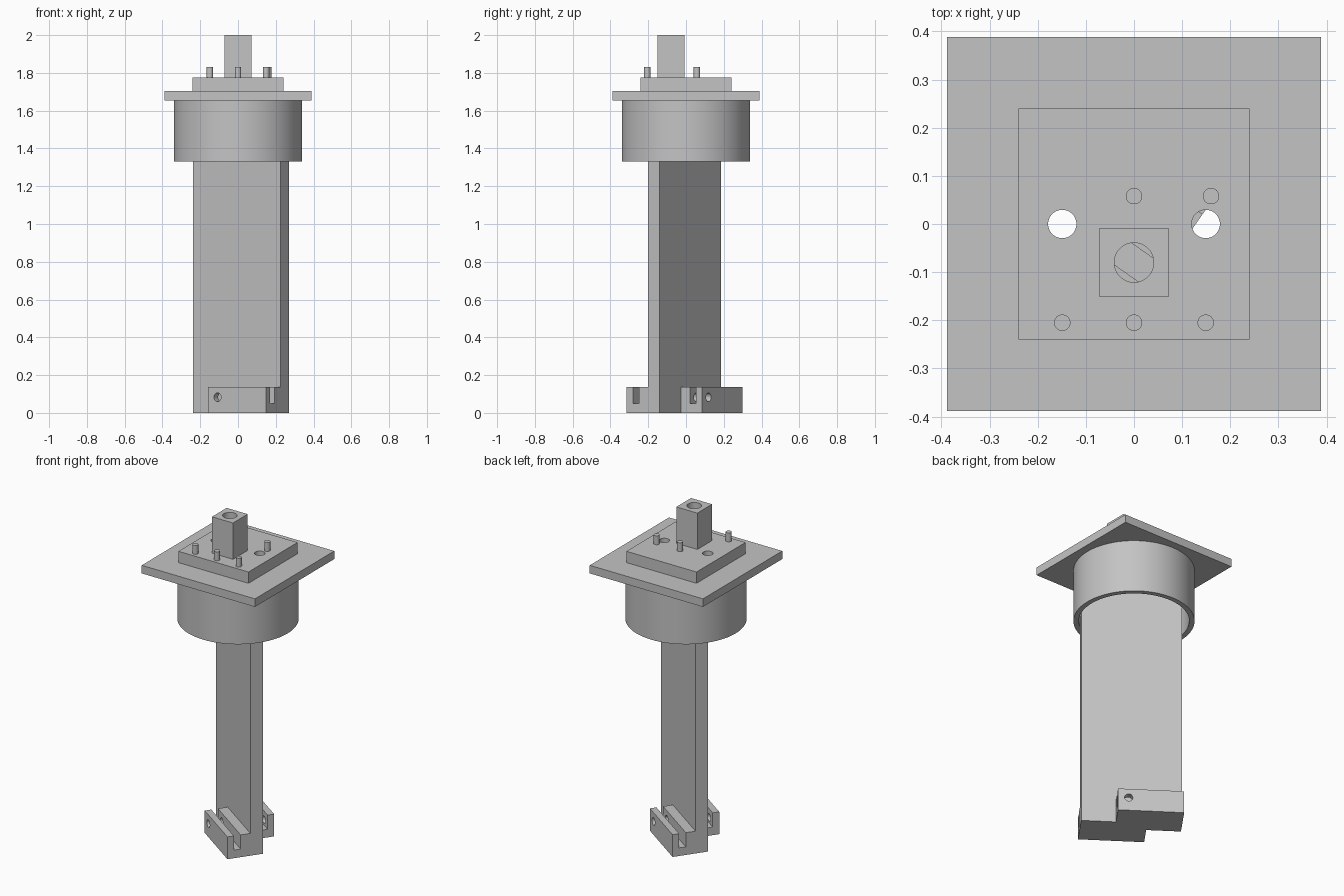
import bpy, bmesh, math
from mathutils import Matrix, Vector

default = bpy.data.objects.get("Cube")
if default:
    bpy.data.objects.remove(default, do_unlink=True)

grey = bpy.data.materials.new("plain grey")
COLOUR = (0.55, 0.55, 0.55, 1)
grey.diffuse_color = COLOUR
grey.use_nodes = True
grey.node_tree.nodes["Principled BSDF"].inputs["Base Color"].default_value = COLOUR


def finish(name, bm, place=Matrix()):
    """Turn a bmesh into a linked object with the grey material."""
    mesh = bpy.data.meshes.new(name)
    bmesh.ops.recalc_face_normals(bm, faces=bm.faces)
    bm.to_mesh(mesh)
    bm.free()
    mesh.materials.append(grey)
    obj = bpy.data.objects.new(name, mesh)
    obj.matrix_world = place
    bpy.context.collection.objects.link(obj)
    return obj


def box(name, low, high, place=Matrix()):
    low, high = Vector(low), Vector(high)
    bm = bmesh.new()
    bmesh.ops.create_cube(bm, size=1, matrix=Matrix.Translation((low + high) / 2)
                          @ Matrix.Diagonal((*(high - low), 1)))
    return finish(name, bm, place)


def rod(name, x, y, radius, bottom, top, sides=32):
    bm = bmesh.new()
    bmesh.ops.create_cone(bm, cap_ends=True, segments=sides, radius1=radius,
                          radius2=radius, depth=top - bottom,
                          matrix=Matrix.Translation((x, y, (bottom + top) / 2)))
    return finish(name, bm)


def cut(target, cutters):
    """Subtract the cutters from the target, bake the result, drop the cutters."""
    for cutter in cutters:
        cutter.hide_render = True
        mod = target.modifiers.new("cut", "BOOLEAN")
        mod.operation = "DIFFERENCE"
        mod.solver = "EXACT"
        mod.object = cutter
    bpy.context.view_layer.update()
    graph = bpy.context.evaluated_depsgraph_get()
    baked = bpy.data.meshes.new_from_object(target.evaluated_get(graph))
    target.modifiers.clear()
    target.data = baked
    for cutter in cutters:
        bpy.data.objects.remove(cutter, do_unlink=True)


def smooth(obj):
    bpy.ops.object.select_all(action="DESELECT")
    obj.select_set(True)
    bpy.context.view_layer.objects.active = obj
    bpy.ops.object.shade_smooth_by_angle(angle=math.radians(30))


# Heights of the stacked head parts
CUP_LOW, FLANGE_LOW, FLANGE_TOP, STEP_TOP, PIN_TOP, TOP = 1.33, 1.655, 1.705, 1.775, 1.83, 2.0
POST_Y = -0.08

# Turned flat shaft
turned = Matrix.Translation((0.015, -0.0075, 0)) @ Matrix.Rotation(math.radians(-35), 4, "Z")
HALF_WIDTH, HALF_DEPTH = 0.284, 0.038
box("shaft", (-HALF_WIDTH, -HALF_DEPTH, 0), (HALF_WIDTH, HALF_DEPTH, FLANGE_LOW), turned)

# Slotted feet, one on each broad face, half a turn apart
FOOT_END, FOOT_OUT, FOOT_TOP = -0.0885, -0.175, 0.138
for name, angle in (("front_foot", 0), ("back_foot", math.pi)):
    place = turned @ Matrix.Rotation(angle, 4, "Z")
    foot = box(name, (FOOT_END, FOOT_OUT, 0), (HALF_WIDTH, -HALF_DEPTH, FOOT_TOP), place)
    slot = box("slot_cutter", (-0.5, -0.136, 0.05), (0.5, -0.096, 0.3), place)
    hole = rod("cross_hole_cutter", 0, 0, 0.023, -0.07, 0.07)
    hole.matrix_world = (place @ Matrix.Translation((FOOT_END + 0.06, -0.135, 0.083))
                         @ Matrix.Rotation(math.pi / 2, 4, "X"))
    cut(foot, [slot, hole])
    smooth(foot)

# Round cup, open underneath
cup = rod("cup", 0, 0, 0.34, CUP_LOW, FLANGE_LOW, 96)
cut(cup, [rod("cup_cutter", 0, 0, 0.31, CUP_LOW - 0.1, FLANGE_LOW + 0.1, 96)])
smooth(cup)

# Square flange, raised step and post, sharing the vertical holes
flange = box("flange", (-0.388, -0.388, FLANGE_LOW), (0.388, 0.388, FLANGE_TOP))
step = box("raised_step", (-0.24, -0.24, FLANGE_TOP), (0.24, 0.24, STEP_TOP))
post = box("post", (-0.072, POST_Y - 0.072, STEP_TOP), (0.072, POST_Y + 0.072, TOP))


def bore():
    return rod("bore_cutter", 0, POST_Y, 0.041, 1.5, 2.2)


for plate in (flange, step):
    cut(plate, [bore()] + [rod("hole_cutter", x, 0, 0.0295, 1.5, 2.2) for x in (-0.149, 0.149)])
    smooth(plate)
cut(post, [bore()])
smooth(post)

# Upright pins
for i, (x, y) in enumerate(((-0.149, -0.205), (0, -0.205), (0.149, -0.205),
                            (0, 0.058), (0.16, 0.058))):
    smooth(rod(f"pin_{i + 1}", x, y, 0.017, STEP_TOP, PIN_TOP))
